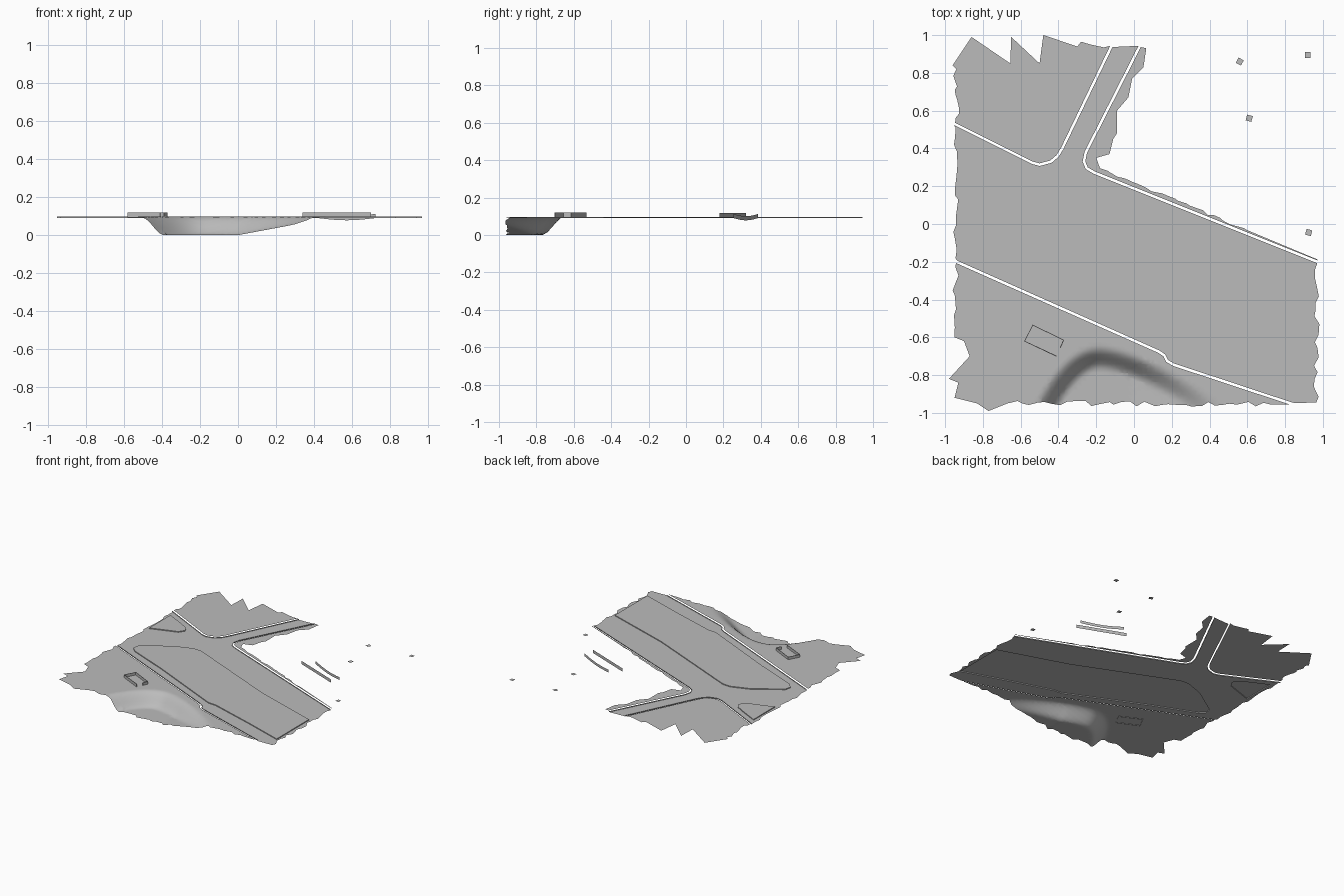
import bpy, bmesh, math, random
from mathutils import Vector

random.seed(4)
if "Cube" in bpy.data.objects:
    bpy.data.objects.remove(bpy.data.objects["Cube"], do_unlink=True)

ROAD, KERB, GAP = 0.09, 0.097, 0.007

grey = bpy.data.materials.new("concrete_grey")
grey.use_nodes = True
grey.diffuse_color = (0.5, 0.5, 0.5, 1)
shader = grey.node_tree.nodes["Principled BSDF"]
shader.inputs["Base Color"].default_value = (0.5, 0.5, 0.5, 1)
shader.inputs["Roughness"].default_value = 0.9


def finish(name, bm):
    mesh = bpy.data.meshes.new(name)
    bm.to_mesh(mesh)
    bm.free()
    mesh.materials.append(grey)
    obj = bpy.data.objects.new(name, mesh)
    bpy.context.collection.objects.link(obj)
    return obj


def fill(loops, z):
    """Flat sheet from an outer loop and optional hole loops."""
    bm = bmesh.new()
    for loop in loops:
        vs = [bm.verts.new((x, y, z)) for x, y in loop]
        for a, b in zip(vs, vs[1:] + vs[:1]):
            bm.edges.new((a, b))
    bmesh.ops.triangle_fill(bm, use_beauty=True, edges=bm.edges[:], normal=(0, 0, 1))
    bm.normal_update()
    down = [f for f in bm.faces if f.normal.z < 0]
    bmesh.ops.reverse_faces(bm, faces=down)
    return bm


def ribbon(name, path, low, high, closed=False, sag=0.0):
    """Thin upright strip along a path; sag lowers its middle."""
    bm = bmesh.new()
    pairs = []
    for i, (x, y) in enumerate(path):
        drop = sag * math.sin(math.pi * i / (len(path) - 1))
        pairs.append([bm.verts.new((x, y, z - drop)) for z in (low, high)])
    if closed:
        pairs.append(pairs[0])
    for (a, b), (c, d) in zip(pairs, pairs[1:]):
        bm.faces.new((a, c, d, b))
    return finish(name, bm)


def offset(path, dist):
    """Shift a path sideways; positive is to the left of travel."""
    pts = [Vector(p) for p in path]
    out = []
    for i, p in enumerate(pts):
        t = (pts[min(i + 1, len(pts) - 1)] - pts[max(i - 1, 0)]).normalized()
        out.append((p.x - t.y * dist, p.y + t.x * dist))
    return out


def jag(start, end, count, amp):
    """Ragged line between two points."""
    a, b = Vector(start), Vector(end)
    side = (b - a).normalized().orthogonal()
    mid = [a.lerp(b, (i + random.uniform(-0.3, 0.3)) / count)
           + side * random.uniform(-amp, amp) for i in range(1, count)]
    return [tuple(p) for p in [a] + mid + [b]]


def lerp_path(a, b, n):
    return [tuple(Vector(a).lerp(Vector(b), i / n)) for i in range(n + 1)]


# Kerb centre lines
kerb_nw = [(-.95, .53), (-.54, .325), (-.50, .314), (-.44, .33), (-.405, .36), (-.38, .40), (-.12, .94)]
kerb_ne = [(.03, .94), (-.255, .38), (-.265, .33), (-.25, .295), (-.21, .272), (.97, -.2)]
kerb_s = [(-.94, -.2), (.13, -.675), (.16, -.695), (.175, -.725), (.21, -.745), (.83, -.95)]

# Raised medians in the road
median_main = [(-.81, -.11), (-.6, .03), (-.45, .083), (-.38, .077), (.4, -.26), (.94, -.44),
               (.94, -.85), (.61, -.74), (.24, -.625), (.17, -.62), (-.44, -.34), (-.78, -.2), (-.82, -.16)]
median_west = [(-.92, .455), (-.77, .38), (-.7, .34), (-.68, .3), (-.71, .255), (-.92, .185)]

# Road surface with openings for the medians
road = (offset(kerb_nw, -GAP) + offset(kerb_ne, -GAP)
        + jag((.97, -.21), (.965, -.945), 18, .016) + [(.85, -.948)]
        + offset(kerb_s, GAP)[::-1] + jag((-.945, -.18), (-.945, .51), 16, .016))
finish("road", fill([road, median_main, median_west], ROAD))
for name, loop in (("median_main", median_main), ("median_west", median_west)):
    finish(name, fill([loop], KERB))
    ribbon(name + "_kerb", loop[::-1], ROAD, KERB, closed=True)

# Kerb faces along the road edges
for name, path, side in (("northwest", kerb_nw, -1), ("northeast", kerb_ne, -1), ("south", kerb_s, 1)):
    ribbon("kerb_" + name, offset(path, side * GAP), ROAD, KERB)

# Northwest ground with a torn outer edge
northwest = (offset(kerb_nw, GAP) + [(-.16, .935), (-.23, .95), (-.28, .965), (-.3, .94), (-.48, 1),
             (-.5, .85), (-.65, .99), (-.655, .85), (-.86, .99), (-.96, .84)]
             + jag((-.94, .82), (-.945, .56), 9, .02))
finish("ground_northwest", fill([northwest], KERB))

# Narrow northeast verge
northeast = (offset(kerb_ne, GAP) + [(.97, -.187)] + jag((.6, -.033), (-.18, .295), 26, .007)
             + [(-.2, .35), (-.13, .37), (-.11, .45), (-.09, .48), (-.09, .6), (-.03, .67),
                (-.01, .77), (.05, .83), (.065, .93)])
finish("verge_northeast", fill([northeast], KERB))

# South ground
south = (offset(kerb_s, -GAP) + jag((.72, -.955), (-.67, -.95), 34, .014)
         + [(-.77, -.99), (-.83, -.95), (-.95, -.92), (-.93, -.84), (-.98, -.82), (-.87, -.7), (-.9, -.62)]
         + jag((-.95, -.6), (-.945, -.23), 7, .02))
bm = fill([south], KERB)
for axis, start, count in ((0, -.56, 46), (1, -.98, 18)):
    for i in range(count):
        co, no = Vector(), Vector()
        co[axis], no[axis] = start + i * .024, 1
        bmesh.ops.bisect_plane(bm, geom=bm.verts[:] + bm.edges[:] + bm.faces[:], dist=1e-5,
                               plane_co=co, plane_no=no)


def hollow(x, y):
    """Depth of the hollow, steep on the west and fading to the east."""
    u = x + .18
    if u < 0:
        rim, slope = -.71 - 3.3 * u * u, -6.6 * u
    else:
        rim, slope = -.71 - .6 * u ** 1.5, .9 * u ** .5
    t = (rim - y) / math.hypot(1, slope) / .12 + .5
    t = max(0, min(1, t))
    fade = max(0, min(1, 1 - x / .52))
    return KERB * t * t * (3 - 2 * t) * fade


for v in bm.verts:
    v.co.z -= hollow(v.co.x, v.co.y)
bmesh.ops.triangulate(bm, faces=bm.faces[:])
for f in bm.faces:
    f.smooth = True
finish("ground_south", bm)

# Small open enclosure on the south ground
enclosure = [(-.41, -.7), (-.58, -.62), (-.535, -.535), (-.373, -.615), (-.39, -.655)]
walls = ribbon("enclosure_walls", enclosure, .093, .119)
thick = walls.modifiers.new("thickness", "SOLIDIFY")
thick.thickness = .005
thick.offset = 0

# Two freestanding barrier strips
ribbon("barrier_front", lerp_path((.34, .32), (.70, .18), 6), .092, .118)
ribbon("barrier_back", lerp_path((.42, .385), (.725, .255), 8), .09, .112, sag=.012)

# Loose square slabs
for x, y, turn in ((.56, .86, -28), (.92, .895, 0), (.61, .56, -15), (.925, -.045, -15)):
    a = math.radians(turn + 45)
    corners = [(x + .022 * math.cos(a + k * math.pi / 2), y + .022 * math.sin(a + k * math.pi / 2))
               for k in range(4)]
    finish("slab", fill([corners], .092))
